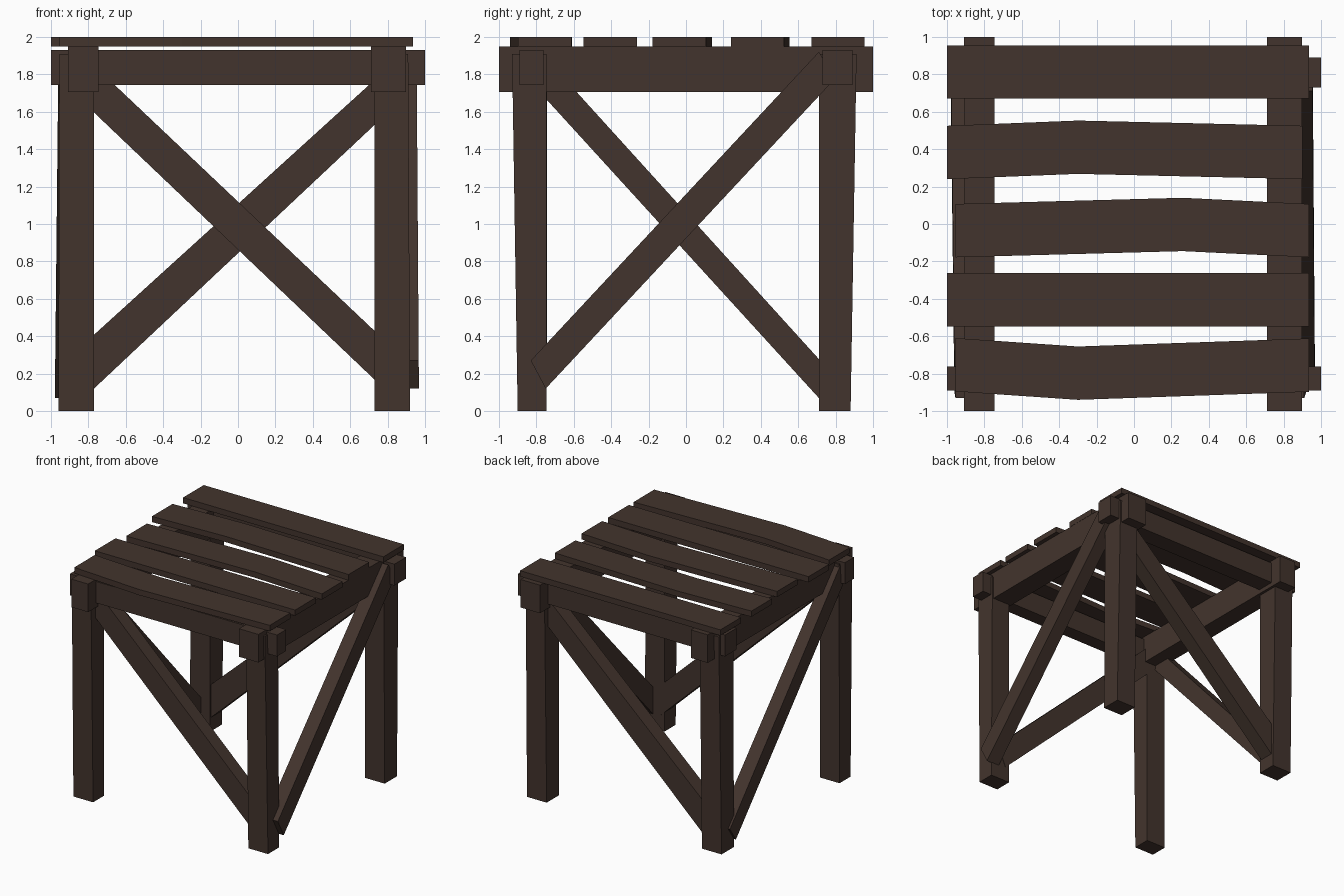
import bpy, bmesh

if "Cube" in bpy.data.objects:
    bpy.data.objects.remove(bpy.data.objects["Cube"])

wood = bpy.data.materials.new("dark brown wood")
wood.diffuse_color = (0.055, 0.034, 0.026, 1)
wood.use_nodes = True
wood.node_tree.nodes["Principled BSDF"].inputs["Base Color"].default_value = wood.diffuse_color


def loft(name, *rings):
    """Closed solid through matching rings of points."""
    bm = bmesh.new()
    rows = [[bm.verts.new(p) for p in ring] for ring in rings]
    n = len(rows[0])
    bm.faces.new(rows[0])
    bm.faces.new(rows[-1])
    for a, b in zip(rows, rows[1:]):
        for i in range(n):
            j = (i + 1) % n
            bm.faces.new((a[i], a[j], b[j], b[i]))
    bmesh.ops.recalc_face_normals(bm, faces=bm.faces)
    mesh = bpy.data.meshes.new(name)
    bm.to_mesh(mesh)
    bm.free()
    mesh.materials.append(wood)
    obj = bpy.data.objects.new(name, mesh)
    bpy.context.collection.objects.link(obj)


def rect(x0, x1, y0, y1, z):
    return [(x0, y0, z), (x1, y0, z), (x1, y1, z), (x0, y1, z)]


def box(name, x0, x1, y0, y1, z0, z1):
    loft(name, rect(x0, x1, y0, y1, z0), rect(x0, x1, y0, y1, z1))


# Tapered legs
for side, b0, b1, t0, t1 in (("left", -.96, -.77, -.955, -.77),
                             ("right", .73, .92, .73, .91)):
    loft(f"front_{side}_leg", rect(b0, b1, -.90, -.747, 0), rect(t0, t1, -.93, -.747, 1.91))
    loft(f"back_{side}_leg", rect(b0, b1, .71, .88, 0), rect(t0, t1, .71, .912, 1.91))

# Crossing rails under the seat
box("left_rail", -.91, -.747, -1, 1, 1.705, 1.95)
box("right_rail", .71, .898, -1, 1, 1.705, 1.95)
box("front_rail", -1, 1, -.89, -.763, 1.743, 1.93)
box("back_rail", -1, 1, .73, .89, 1.743, 1.93)

# Seat slats: (x, y of front edge) along the length, some are bent
slats = [
    [(-.955, -.895), (-.3, -.94), (.935, -.897)],
    [(-1, -.547), (.935, -.547)],
    [(-.955, -.178), (.26, -.145), (.935, -.178)],
    [(-1, .24), (-.3, .268), (.9, .24)],
    [(-1, .67), (.935, .67)],
]
for k, path in enumerate(slats):
    loft(f"seat_slat_{k + 1}", *[[(x, y, 1.95), (x, y + .285, 1.95),
                                  (x, y + .285, 2), (x, y, 2)] for x, y in path])

# Diagonal braces: outline in the side plane, pushed between two depths
front = [(-.90, 1.72), (-.83, 1.905), (.85, .315), (.77, .13)]
back = [(-.77, .12), (-.85, .335), (.84, 1.87), (.89, 1.68)]
for name, outline, y0, y1 in (("front_brace", front, -.865, -.743),
                              ("back_brace", back, .73, .86)):
    loft(name, [(x, y0, z) for x, z in outline], [(x, y1, z) for x, z in outline])

right = [(-.75, .12), (-.83, .27), (.71, 1.92), (.80, 1.78)]
left = [(.71, .07), (.79, .19), (-.77, 1.91), (-.85, 1.78)]
# Outer faces lean slightly outward toward the floor
for name, outline, inner, low, high in (("right_brace", right, .84, .968, .955),
                                        ("left_brace", left, -.855, -.98, -.96)):
    loft(name, [(inner, y, z) for y, z in outline],
         [(low + (high - low) * z / 1.9, y, z) for y, z in outline])
